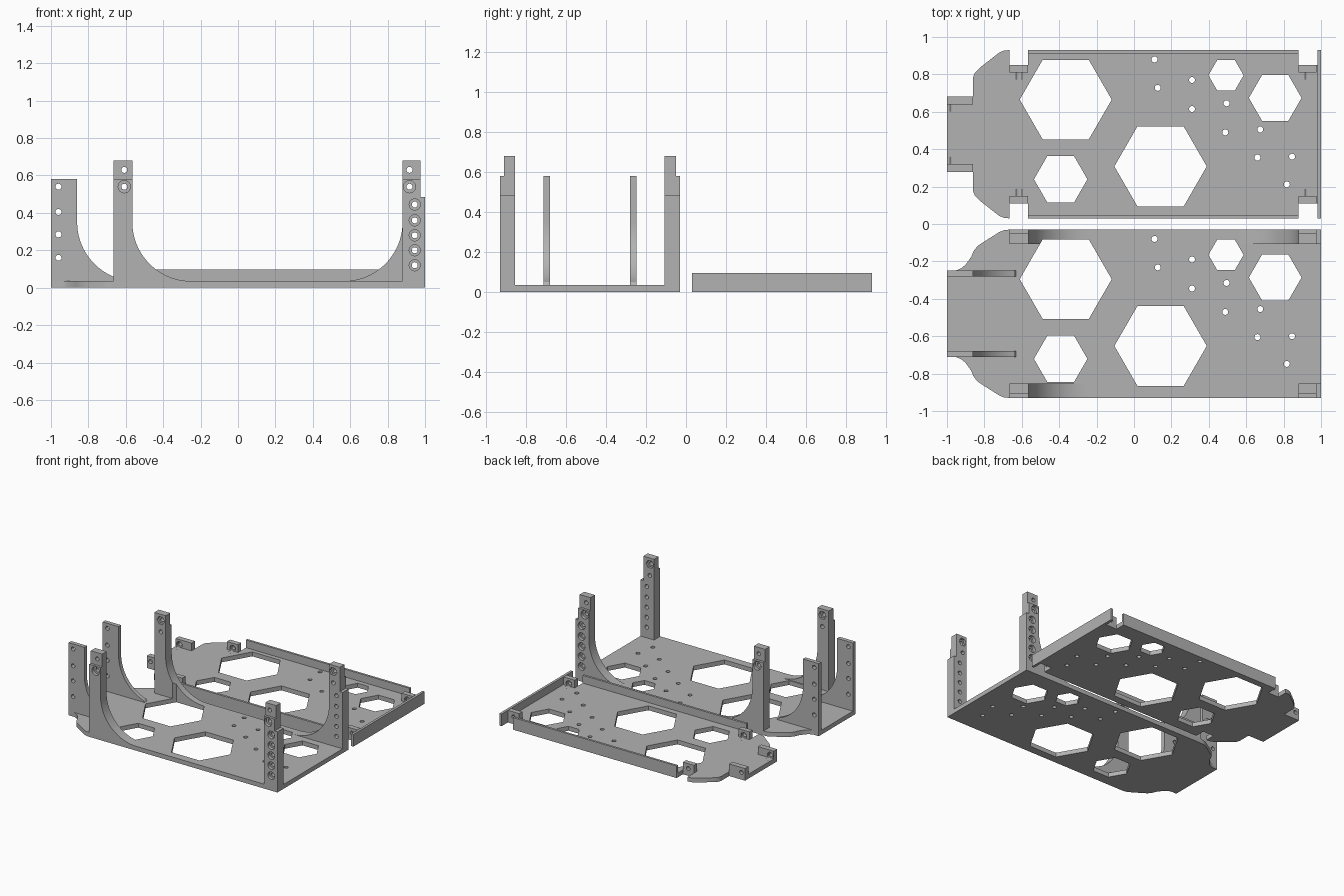
import bpy, bmesh, math
from mathutils import Matrix, Vector

if "Cube" in bpy.data.objects:
    bpy.data.objects.remove(bpy.data.objects["Cube"])

grey = bpy.data.materials.new("plain grey")
grey.diffuse_color = (0.45, 0.45, 0.45, 1)
grey.use_nodes = True
grey.node_tree.nodes["Principled BSDF"].inputs["Base Color"].default_value = grey.diffuse_color
T = 0.035                      # plate thickness
FRONT, BACK = -0.48, 0.48      # centre line of each tray
parts = []


def make(name, bm):
    bmesh.ops.recalc_face_normals(bm, faces=bm.faces)
    me = bpy.data.meshes.new(name)
    bm.to_mesh(me)
    bm.free()
    me.materials.append(grey)
    ob = bpy.data.objects.new(name, me)
    bpy.context.collection.objects.link(ob)
    return ob


def extrude(name, pts, direction):
    """Extrude a closed 3D polygon along a vector."""
    bm = bmesh.new()
    face = bm.faces.new([bm.verts.new(p) for p in pts])
    res = bmesh.ops.extrude_face_region(bm, geom=[face])
    verts = [g for g in res["geom"] if isinstance(g, bmesh.types.BMVert)]
    bmesh.ops.translate(bm, verts=verts, vec=Vector(direction))
    ob = make(name, bm)
    parts.append(ob)
    return ob


def plate(name, half, yc):
    pts = half + [(x, -v) for x, v in reversed(half)]
    return extrude(name, [(x, yc + v, 0) for x, v in pts], (0, 0, T))


def wall(name, profile, y0, y1):
    return extrude(name, [(x, y0, z) for x, z in profile], (0, y1 - y0, 0))


def box(name, x0, x1, y0, y1, z0, z1):
    return wall(name, [(x0, z0), (x1, z0), (x1, z1), (x0, z1)], y0, y1)


def arc(cx, cz, r, a0, a1, n=20):
    return [(cx + r * math.cos(math.radians(a0 + (a1 - a0) * i / n)),
             cz + r * math.sin(math.radians(a0 + (a1 - a0) * i / n))) for i in range(n + 1)]


def cutter(name, prisms):
    """One helper mesh of prisms: (centre, radius, length, sides, axis)."""
    bm = bmesh.new()
    for c, r, length, n, axis in prisms:
        m = Matrix.Translation(c)
        if axis == 'Y':
            m = m @ Matrix.Rotation(math.pi / 2, 4, 'X')
        m = m @ Matrix.Rotation(math.pi / 2 if n == 6 else 0, 4, 'Z')
        if n == 6:
            # corners point along x
            m = m @ Matrix.Rotation(-math.pi / 2, 4, 'Z')
        res = bmesh.ops.create_cone(bm, cap_ends=True, segments=n, radius1=r,
                                    radius2=r, depth=length, matrix=m)
        if n == 6:
            v = max((q.co - Vector(c) for q in res["verts"]), key=lambda q: q.x)
            if v.x < r * 0.99:
                bmesh.ops.rotate(bm, verts=res["verts"], cent=c,
                                 matrix=Matrix.Rotation(math.pi / 6, 3, axis))
    ob = make(name, bm)
    ob.hide_render = True
    return ob


def cut(objs, cutters):
    for ob in objs:
        for c in cutters:
            mod = ob.modifiers.new("cut", 'BOOLEAN')
            mod.object, mod.operation, mod.solver = c, 'DIFFERENCE', 'EXACT'
        dg = bpy.context.evaluated_depsgraph_get()
        me = bpy.data.meshes.new_from_object(ob.evaluated_get(dg))
        ob.modifiers.clear()
        ob.data = me
    for c in cutters:
        bpy.data.objects.remove(c)


# Shared floor openings: hexagons and small round holes, relative to the tray centre
HEX = [(-.365, .185, .246), (.142, -.172, .247), (-.392, -.241, .143),
       (.492, .315, .094), (.755, .194, .141)]
DOTS = [(.11, .4), (.127, .248), (.31, .29), (.31, .135), (.495, .165), (.488, .01),
        (.675, .025), (.66, -.125), (.845, -.12), (.817, -.268)]


def floor_prisms(yc):
    return ([((x, yc + v, 0.3), r, 1.2, 6, 'Z') for x, v, r in HEX] +
            [((x, yc + v, 0.3), .016, 1.2, 20, 'Z') for x, v in DOTS])


# ---- Front tray: floor with tall posts ----
plate("front_tray_floor", [(-1, .232), (-.95, .232), (-.922, .244), (-.9, .263), (-.87, .305),
      (-.858, .335), (-.837, .362), (-.81, .38), (-.72, .437), (-.695, .447), (-.665, .45),
      (1, .45)], FRONT)

B = 0.02  # buried foot of each upright
left_post = [(-.25, B), (-.665, B), (-.665, .58), (-.565, .58)] + arc(-.25, .35, .315, 180, 270)
right_post = [(.88, B), (1, B), (1, .485), (.975, .485), (.975, .58), (.88, .58)]
right_curved = right_post[1:] + arc(.565, .35, .315, 0, -90) + [(.565, B)]
ear = ([(-1, B), (-1, .58), (-.86, .58)] +
       [p for p in arc(-.545, .35, .315, 180, 270) if p[0] < -.62] + [(-.62, B)])

for side, s in (("front", -1), ("back", 1)):
    outer, step, inner = FRONT + s * .45, FRONT + s * .43, FRONT + s * .373
    wall(side + "_left_post", left_post, inner, outer)
    wall(side + "_right_post", right_curved if s > 0 else right_post, inner, outer)
    box(side + "_left_post_tip", -.665, -.565, *sorted((inner, step)), .58, .68)
    box(side + "_right_post_tip", .88, .975, *sorted((inner, step)), .58, .68)
    wall(side + "_ear", ear, FRONT + s * .2, FRONT + s * .232)

# Screw holes through the uprights, with round recesses outside and nut pockets inside
ROW = [.12, .2, .28, .36, .445]
screws = ([(-.96, z) for z in (.16, .285, .405, .54)] + [(.945, z) for z in ROW] +
          [(x, z) for x in (-.608, .917) for z in (.54, .63)])
through = [((x, FRONT, z), .016, 1.1, 20, 'Y') for x, z in screws]
recess = []
for s in (-1, 1):
    recess += [((.945, FRONT + s * .45, z), .03, .05, 20, 'Y') for z in ROW]
    for x in (-.608, .917):
        recess.append(((x, FRONT + s * .45, .54), .033, .05, 20, 'Y'))
        recess.append(((x, FRONT + s * .373, .63), .033, .04, 6, 'Y'))
cut(parts[:1], [cutter("floor_cutter", floor_prisms(FRONT))])
cut(parts[1:], [cutter("floor_cutter", floor_prisms(FRONT)),
                cutter("screw_cutter", through), cutter("recess_cutter", recess)])

# ---- Back tray: flat lid with low rims, corner notches and lugs ----
first = len(parts)
RIM = 0.097
plate("back_tray_floor", [(-1, .203), (-.86, .203), (-.86, .305), (-.85, .33), (-.825, .355),
      (-.72, .437), (-.695, .447), (-.665, .45), (-.665, .37), (-.568, .37), (-.568, .45),
      (.88, .45), (.88, .37), (1, .37)], BACK)
box("end_rim", .98, 1, BACK - .45, BACK + .45, 0, RIM)
holes, grooves = [], []
for x in (-.615, .93, -.968):
    holes.append(((x, BACK, .058), .016, 1.1, 20, 'Y'))
for side, s in (("front", -1), ("back", 1)):
    box(side + "_side_rim", -.568, .88, *sorted((BACK + s * .432, BACK + s * .45)), B, RIM)
    for nm, x0, x1, a, b in (("left_lug", -.665, -.568, .33, .37),
                             ("right_lug", .88, .977, .33, .37),
                             ("ear_lug", -1, -.86, .16, .203)):
        box(side + "_" + nm, x0, x1, *sorted((BACK + s * a, BACK + s * b)), B, RIM)
    for x, v in ((-.615, .317), (.93, .317), (-.968, .147)):
        grooves.append(((x, BACK + s * v, .055), .025, .05, 20, 'Y'))
cut(parts[first:first + 1], [cutter("floor_cutter", floor_prisms(BACK)),
                             cutter("groove_cutter", grooves)])
cut(parts[first + 2:], [cutter("screw_cutter", holes), cutter("groove_cutter", grooves)])

# Smooth the curved walls, keep hard edges
for ob in parts:
    ob.select_set(True)
bpy.context.view_layer.objects.active = parts[0]
bpy.ops.object.shade_smooth_by_angle(angle=math.radians(30))
